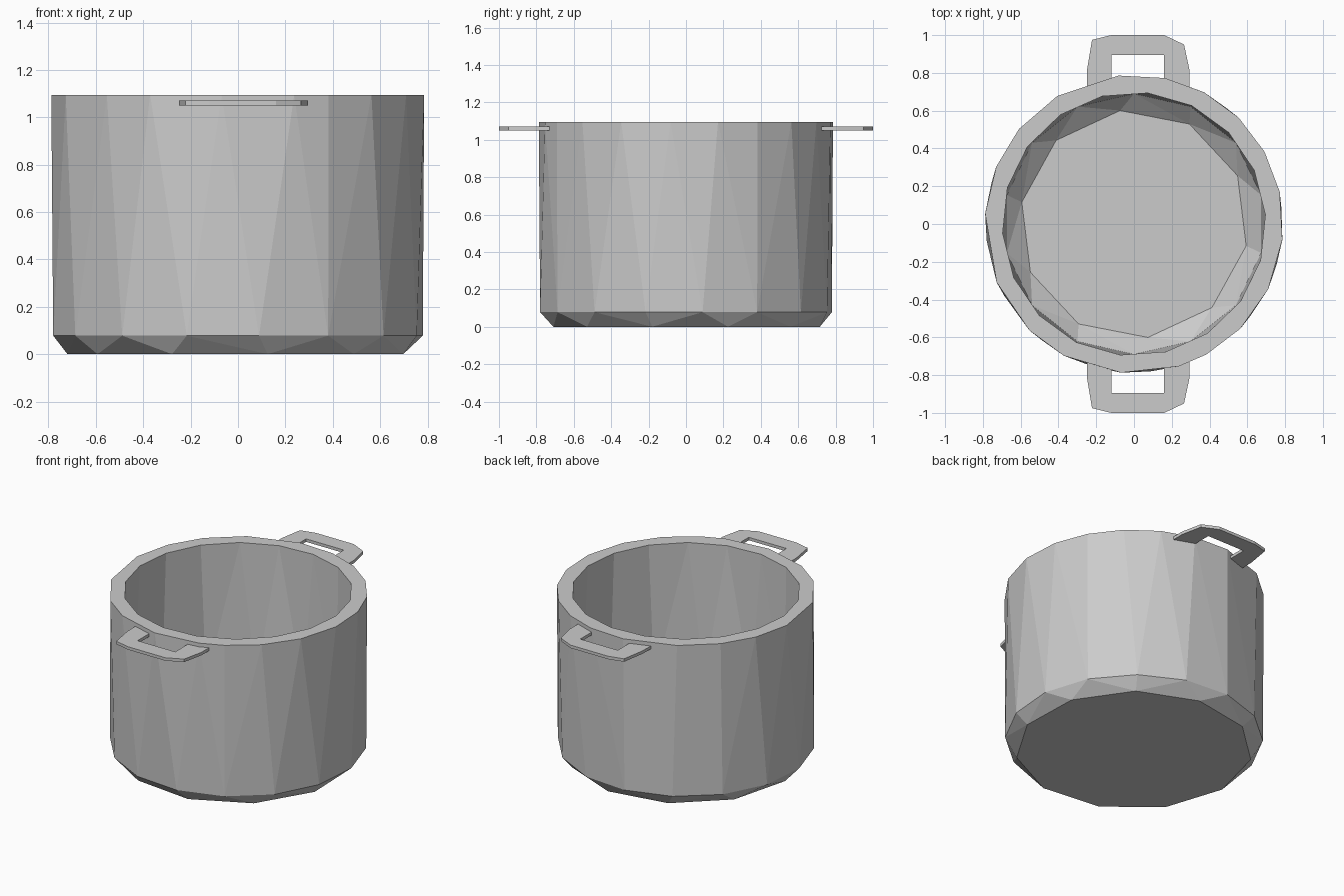
import bpy, bmesh
from math import sin, cos, radians

if "Cube" in bpy.data.objects:
    bpy.data.objects.remove(bpy.data.objects["Cube"])


def finish(bm, name):
    bmesh.ops.recalc_face_normals(bm, faces=bm.faces)
    mesh = bpy.data.meshes.new(name)
    bm.to_mesh(mesh)
    bm.free()
    obj = bpy.data.objects.new(name, mesh)
    bpy.context.collection.objects.link(obj)
    return obj


def even(count, start):
    return sorted((start + 360 * i / count) % 360 for i in range(count))


def stitch(bm, ring_a, ring_b):
    """Triangulate between two rings of (angle, vertex) with different counts."""
    i = j = 0
    na, nb = len(ring_a), len(ring_b)

    def ang(ring, k):
        return ring[k % len(ring)][0] + 360 * (k // len(ring))

    while i < na or j < nb:
        a, b = ring_a[i % na][1], ring_b[j % nb][1]
        mid_a = (ang(ring_a, i) + ang(ring_a, i + 1)) / 2
        mid_b = (ang(ring_b, j) + ang(ring_b, j + 1)) / 2
        if j >= nb or (i < na and mid_a <= mid_b):
            i += 1
            bm.faces.new((a, ring_a[i % na][1], b))
        else:
            j += 1
            bm.faces.new((a, ring_b[j % nb][1], b))


# Pot body: faceted rings from the underside, up over the rim, down to the floor
rim = [12.5, 29, 45.5, 62, 78, 96, 121, 140.5, 157.5, 176, 203, 225.5,
       242, 265, 287.5, 299, 315.5, 334, 354]
rings = [
    (0.72, 0.0, even(11, 280)),
    (0.785, 0.078, even(16, 276.5)),
    (0.79, 1.095, rim),
    (0.697, 1.095, even(18, 84)),
    (0.69, 0.18, even(14, 90)),
    (0.605, 0.09, even(10, 97)),
]
bm = bmesh.new()
loops = [[(a, bm.verts.new((r * cos(radians(a)), r * sin(radians(a)), z)))
          for a in angles] for r, z, angles in rings]
for lower, upper in zip(loops, loops[1:]):
    stitch(bm, lower, upper)
for cap in (loops[0], loops[-1]):
    bm.faces.new([v for _, v in cap])
finish(bm, "pot_body")

# Loop handles: flat chamfered U shapes set into the wall on both sides
outer = [(-0.25, 0.72), (-0.248, 0.82), (-0.222, 0.975), (-0.12, 1.0),
         (0.16, 1.0), (0.265, 0.95), (0.295, 0.81), (0.295, 0.71)]
inner = [(-0.12, 0.72), (-0.12, 0.82), (-0.12, 0.895), (-0.12, 0.895),
         (0.16, 0.895), (0.16, 0.895), (0.16, 0.81), (0.16, 0.71)]


def handle(name, side):
    bm = bmesh.new()
    pairs = [[bm.verts.new((x, side * y, 1.05)) for x, y in pair]
             for pair in zip(outer, inner)]
    for (a, b), (c, d) in zip(pairs, pairs[1:]):
        bm.faces.new((a, c, d, b))
    bmesh.ops.remove_doubles(bm, verts=bm.verts, dist=0.0005)
    ext = bmesh.ops.extrude_face_region(bm, geom=bm.faces[:], use_keep_orig=True)
    top = [g for g in ext["geom"] if isinstance(g, bmesh.types.BMVert)]
    bmesh.ops.translate(bm, verts=top, vec=(0, 0, 0.02))
    finish(bm, name)


handle("front_handle", -1)
handle("back_handle", 1)
